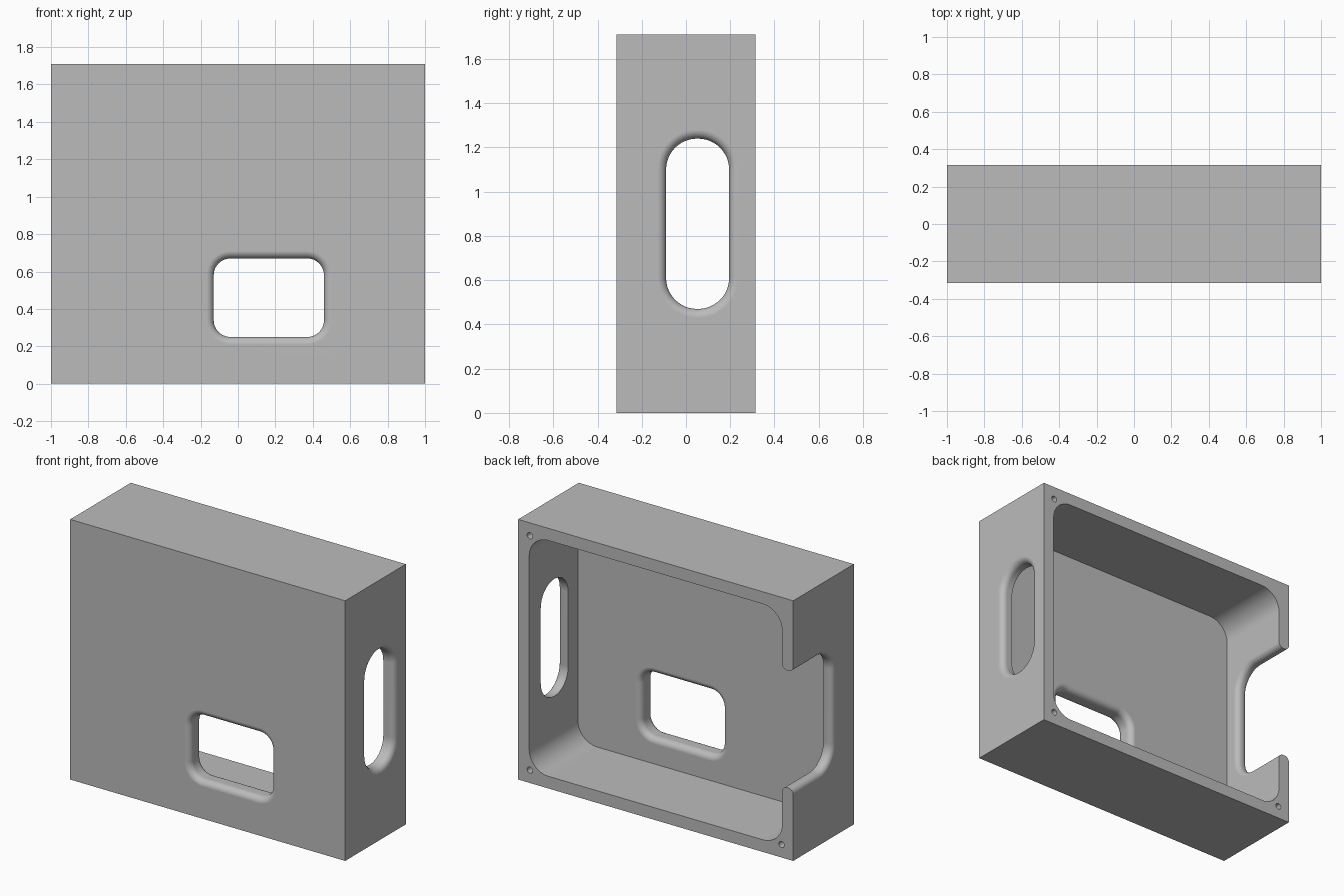
import bpy, bmesh
from math import sin, cos, pi

cube = bpy.data.objects.get("Cube")
if cube:
    bpy.data.objects.remove(cube, do_unlink=True)

# Overall sizes
W, D, H = 1.0, 0.315, 1.71      # half width, half depth, height
WALL, FLOOR = 0.08, 0.125       # side walls and front plate
R = 0.04                        # fillet on opening edges

grey = bpy.data.materials.new("grey plastic")
grey.use_nodes = True
grey.diffuse_color = (0.5, 0.5, 0.5, 1)
grey.node_tree.nodes["Principled BSDF"].inputs["Base Color"].default_value = (0.5, 0.5, 0.5, 1)


def rounded_rect(u0, u1, v0, v1, r, steps=12):
    """Outline of a rectangle with round corners."""
    corners = [(u1 - r, v1 - r), (u0 + r, v1 - r), (u0 + r, v0 + r), (u1 - r, v0 + r)]
    return [(cu + r * cos((q + i / steps) * pi / 2), cv + r * sin((q + i / steps) * pi / 2))
            for q, (cu, cv) in enumerate(corners) for i in range(steps + 1)]


def loft(name, axis, rect, r, sections):
    """Solid through (depth, outward offset) sections along the x or y axis."""
    u0, u1, v0, v1 = rect
    bm = bmesh.new()
    rings = []
    for d, o in sections:
        outline = rounded_rect(u0 - o, u1 + o, v0 - o, v1 + o, r + o)
        rings.append([bm.verts.new((d, u, v) if axis == "x" else (u, d, v)) for u, v in outline])
    n = len(rings[0])
    for a, b in zip(rings, rings[1:]):
        for i in range(n):
            j = (i + 1) % n
            bm.faces.new((a[i], a[j], b[j], b[i]))
    bm.faces.new(rings[0])
    bm.faces.new(rings[-1])
    bmesh.ops.recalc_face_normals(bm, faces=bm.faces)
    mesh = bpy.data.meshes.new(name)
    bm.to_mesh(mesh)
    bm.free()
    obj = bpy.data.objects.new(name, mesh)
    bpy.context.collection.objects.link(obj)
    obj.hide_render = True
    return obj


def flare(face, inward, r=R, steps=8):
    """Sections of a convex fillet, from outside the face into the wall."""
    arc = [(face + inward * r * (1 - cos(a)), r * (1 - sin(a)))
           for a in (i / steps * pi / 2 for i in range(steps + 1))]
    return [(face - inward * 0.03, r)] + arc


# Enclosure body
bpy.ops.mesh.primitive_cube_add(size=1, location=(0, 0, H / 2))
body = bpy.context.object
body.name = "enclosure_body"
body.scale = (2 * W, 2 * D, H)
bpy.ops.object.transform_apply(location=True, rotation=False, scale=True)
body.data.materials.append(grey)

inner = -D + FLOOR
cutters = [
    # Open back cavity
    loft("cavity_cutter", "y", (-W + WALL, W - WALL, WALL, H - WALL), 0.14,
         [(inner, 0), (D + 0.1, 0)]),
    # Front window, rounded inside and outside
    loft("window_cutter", "y", (-0.13, 0.46, 0.25, 0.67), 0.09,
         flare(-D, 1) + flare(inner, -1)[::-1]),
    # Left slot, rounded outside only
    loft("slot_cutter", "x", (-0.09, 0.195, 0.47, 1.24), 0.14,
         flare(W, -1) + [(W - WALL - 0.03, 0)]),
    # Right notch, open towards the back
    loft("notch_cutter", "x", (-0.09, D + 0.4, 0.47, 1.24), 0.14,
         flare(-W, 1, 0.035) + flare(-W + WALL, -1, 0.035)[::-1]),
]

# Screw holes in the four rim corners
s, hole = 0.085, 0.02
for x in (-W + s, W - s):
    for z in (s, H - s):
        bpy.ops.mesh.primitive_cylinder_add(vertices=24, radius=hole, depth=0.3,
                                            location=(x, D, z), rotation=(pi / 2, 0, 0))
        cutter = bpy.context.object
        cutter.name = "screw_hole_cutter"
        cutter.hide_render = True
        cutters.append(cutter)

# Cut the openings, then drop the cutters
bpy.ops.object.select_all(action="DESELECT")
body.select_set(True)
bpy.context.view_layer.objects.active = body
for cutter in cutters:
    mod = body.modifiers.new(cutter.name, "BOOLEAN")
    mod.operation = "DIFFERENCE"
    mod.solver = "EXACT"
    mod.object = cutter
    bpy.ops.object.modifier_apply(modifier=mod.name)
    bpy.data.objects.remove(cutter, do_unlink=True)

# Smooth fillets, crisp edges
bpy.ops.object.shade_smooth_by_angle(angle=pi / 6)
weighted = body.modifiers.new("weighted_normals", "WEIGHTED_NORMAL")
weighted.keep_sharp = True
